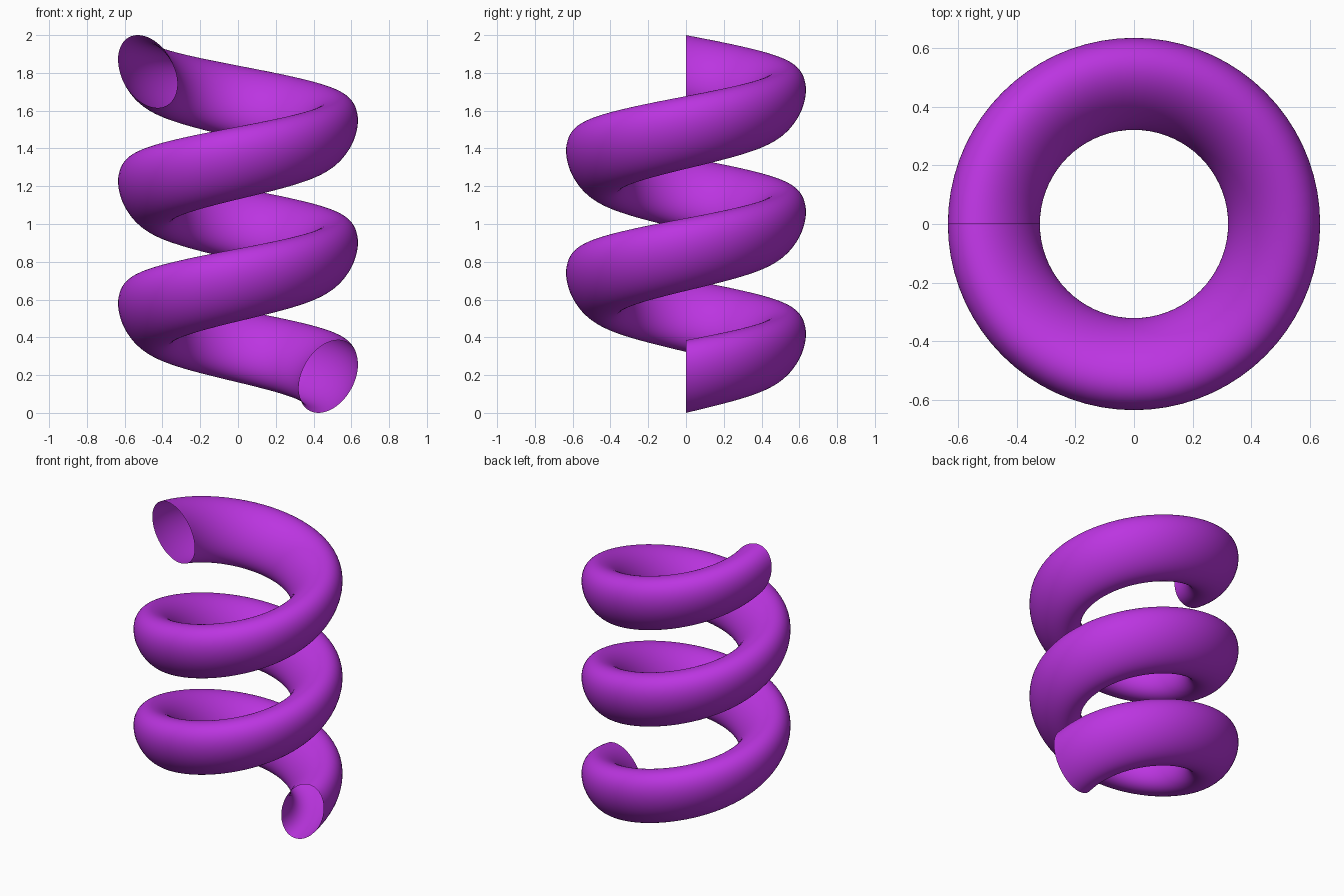
import bpy, bmesh
from math import sin, cos, pi, tau

if "Cube" in bpy.data.objects:
    bpy.data.objects.remove(bpy.data.objects["Cube"])

RADIUS = 0.478        # coil centre line
HALF_W, HALF_H = 0.157, 0.1925
LEAN = 0.064          # outward lean of the elliptical section
TURNS = 2.5
RISE = 2.0 - 2 * HALF_H
STEPS, SIDES = 180, 64


# Tilted ellipse in the radial / vertical plane
def section(i):
    t = tau * i / SIDES
    k = (HALF_H ** 2 - LEAN ** 2) ** 0.5
    return RADIUS + HALF_W * cos(t), HALF_H + LEAN * cos(t) + k * sin(t)


# Sweep the section up around z, leaving both ends open
bm = bmesh.new()
rings = []
for s in range(STEPS + 1):
    f = s / STEPS
    a = tau * TURNS * f
    ring = []
    for i in range(SIDES):
        r, z = section(i)
        ring.append(bm.verts.new((r * cos(a), r * sin(a), z + RISE * f)))
    rings.append(ring)
for lo, hi in zip(rings, rings[1:]):
    for i in range(SIDES):
        j = (i + 1) % SIDES
        bm.faces.new((lo[i], hi[i], hi[j], lo[j])).smooth = True

mesh = bpy.data.meshes.new("coil_spring")
bm.to_mesh(mesh)
bm.free()
coil = bpy.data.objects.new("coil_spring", mesh)
bpy.context.collection.objects.link(coil)

# Purple finish
mat = bpy.data.materials.new("purple")
mat.diffuse_color = (0.5, 0.035, 0.75, 1)
mat.use_nodes = True
mat.node_tree.nodes["Principled BSDF"].inputs["Base Color"].default_value = mat.diffuse_color
mesh.materials.append(mat)
